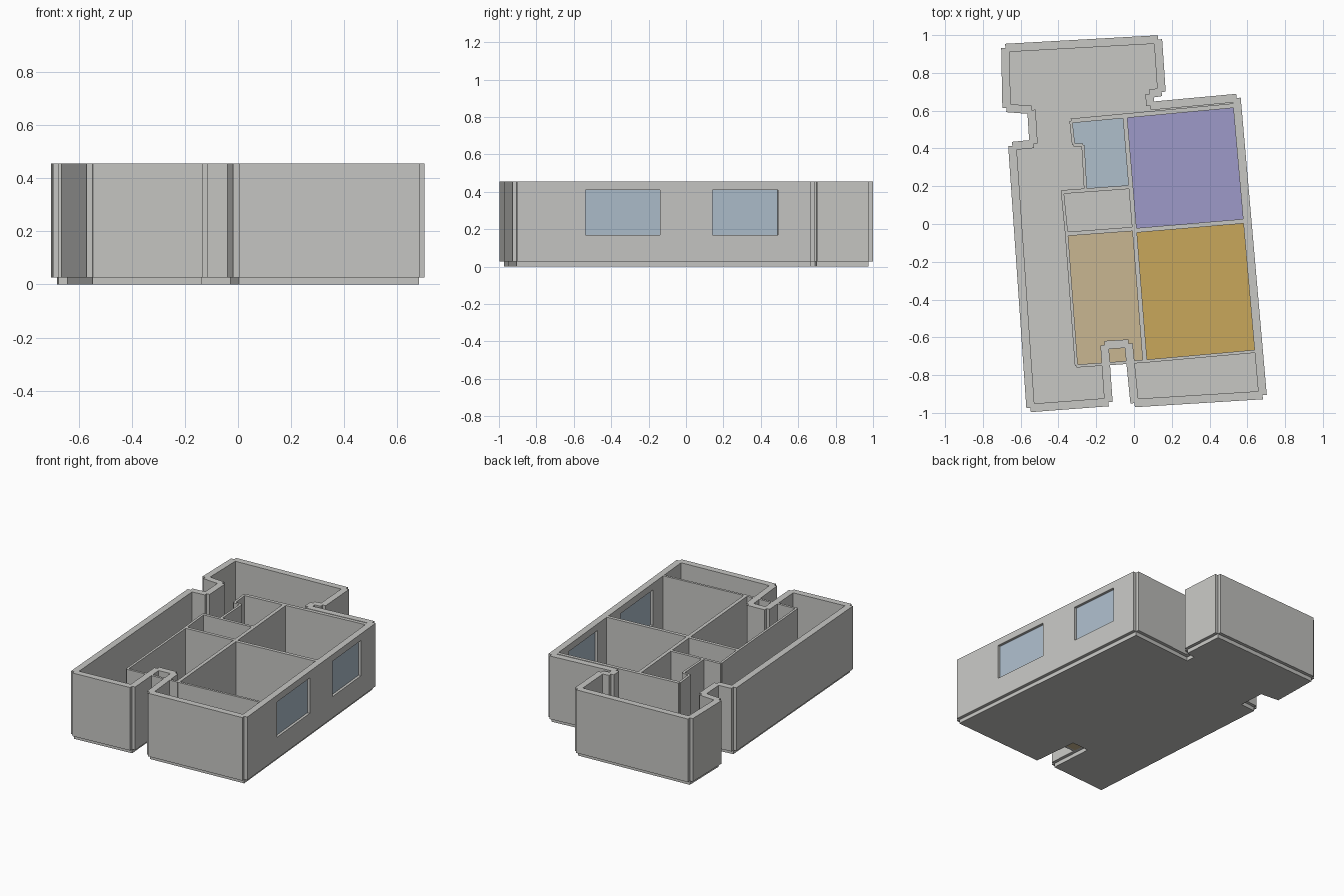
import bpy
import bmesh
from mathutils import Vector

cube = bpy.data.objects.get("Cube")
if cube:
    bpy.data.objects.remove(cube, do_unlink=True)

SLAB = 0.027      # floor slab thickness and wall base
TOP = 0.455       # wall top
OUTER = 0.044     # outer wall thickness
SILL, HEAD = 0.17, 0.41


def material(name, rgb):
    mat = bpy.data.materials.new(name)
    mat.use_nodes = True
    colour = (*rgb, 1)
    mat.diffuse_color = colour
    mat.node_tree.nodes["Principled BSDF"].inputs["Base Color"].default_value = colour
    return mat


def plan(*points):
    """Plan points given in thousandths of a unit."""
    return [Vector(p) / 1000 for p in points]


def prism(bm, points, low, high):
    """Upright prism over a plan polygon."""
    bottom = [bm.verts.new((p.x, p.y, low)) for p in points]
    top = [bm.verts.new((p.x, p.y, high)) for p in points]
    bm.faces.new(bottom)
    bm.faces.new(top)
    for i in range(len(points)):
        j = (i + 1) % len(points)
        bm.faces.new((bottom[i], bottom[j], top[j], top[i]))


def panel(bm, a, b, thickness, low=SLAB, high=TOP):
    """Straight wall piece centred on the line from a to b."""
    d = (b - a).normalized() * thickness / 2
    side = Vector((-d.y, d.x))
    prism(bm, [a + side, b + side, b - side, a - side], low, high)


def finish(name, bm, mat):
    bmesh.ops.recalc_face_normals(bm, faces=bm.faces)
    mesh = bpy.data.meshes.new(name)
    bm.to_mesh(mesh)
    bm.free()
    mesh.materials.append(mat)
    obj = bpy.data.objects.new(name, mesh)
    bpy.context.collection.objects.link(obj)


plaster = material("grey plaster", (0.57, 0.57, 0.55))
glass = material("window blue", (0.42, 0.51, 0.60))

# Centre line of the outer walls, clockwise from the back right corner
outline = plan((-681, 932), (127, 977), (146, 699), (82, 689), (87, 625),
               (543, 667), (681, -906), (3, -948), (-29, -633), (-156, -641),
               (-135, -943), (-548, -974), (-644, 413), (-532, 424),
               (-543, 604), (-675, 614))
WINDOW_WALL = 5

# Floor slab
bm = bmesh.new()
prism(bm, outline, 0, SLAB)
finish("floor_slab", bm, plaster)

# Outer walls, all solid except the window wall
bm = bmesh.new()
for i, a in enumerate(outline):
    if i != WINDOW_WALL:
        panel(bm, a, outline[(i + 1) % len(outline)], OUTER)
finish("outer_walls", bm, plaster)

# Window wall: piers between openings, sill and lintel pieces, centred panes
start, end = outline[WINDOW_WALL], outline[WINDOW_WALL + 1]
marks = [start.lerp(end, (start.y - y) / (start.y - end.y))
         for y in (start.y, 0.49, 0.14, -0.14, -0.54, end.y)]
wall, panes = bmesh.new(), bmesh.new()
for i in range(len(marks) - 1):
    a, b = marks[i], marks[i + 1]
    if i % 2:
        panel(wall, a, b, OUTER, SLAB, SILL)
        panel(wall, a, b, OUTER, HEAD, TOP)
        panel(panes, a, b, 0.009, SILL, HEAD)
    else:
        panel(wall, a, b, OUTER)
finish("window_wall", wall, plaster)
finish("window_panes", panes, glass)

# Partition walls: name, thickness, path
partitions = [
    ("spine_wall", 0.024, plan((-48, 572), (3, -37), (58, -731))),
    ("back_partition", 0.024, plan((-334, 546), (543, 628))),
    ("bedroom_divider", 0.024, plan((8, -34), (596, 16))),
    ("small_room_side", 0.016, plan((-334, 546), (-320, 418), (-270, 418), (-257, 185))),
    ("small_room_front", 0.02, plan((-384, 169), (-19, 196))),
    ("corridor_wall", 0.016, plan((-379, 169), (-357, -53), (-305, -752))),
    ("store_front", 0.022, plan((-363, -53), (3, -26))),
    ("front_partition", 0.016, plan((-305, -752), (61, -726), (654, -673))),
]
for name, thickness, path in partitions:
    bm = bmesh.new()
    for a, b in zip(path, path[1:]):
        panel(bm, a, b, thickness)
    finish(name, bm, plaster)

# Coloured room floors
floors = [
    ("small_room_floor", "pale blue", (0.43, 0.52, 0.60),
     plan((-331, 540), (-50, 567), (-19, 196), (-257, 185), (-267, 418), (-320, 418))),
    ("back_bedroom_floor", "soft purple", (0.34, 0.32, 0.58),
     plan((-45, 572), (543, 625), (591, 16), (8, -32))),
    ("front_bedroom_floor", "ochre", (0.58, 0.39, 0.105),
     plan((8, -32), (591, 16), (649, -673), (61, -726))),
    ("front_room_floor", "tan", (0.58, 0.47, 0.285),
     plan((-357, -53), (3, -32), (56, -731), (-305, -752))),
]
for name, colour_name, rgb, points in floors:
    bm = bmesh.new()
    prism(bm, points, SLAB, SLAB + 0.005)
    finish(name, bm, material(colour_name, rgb))
